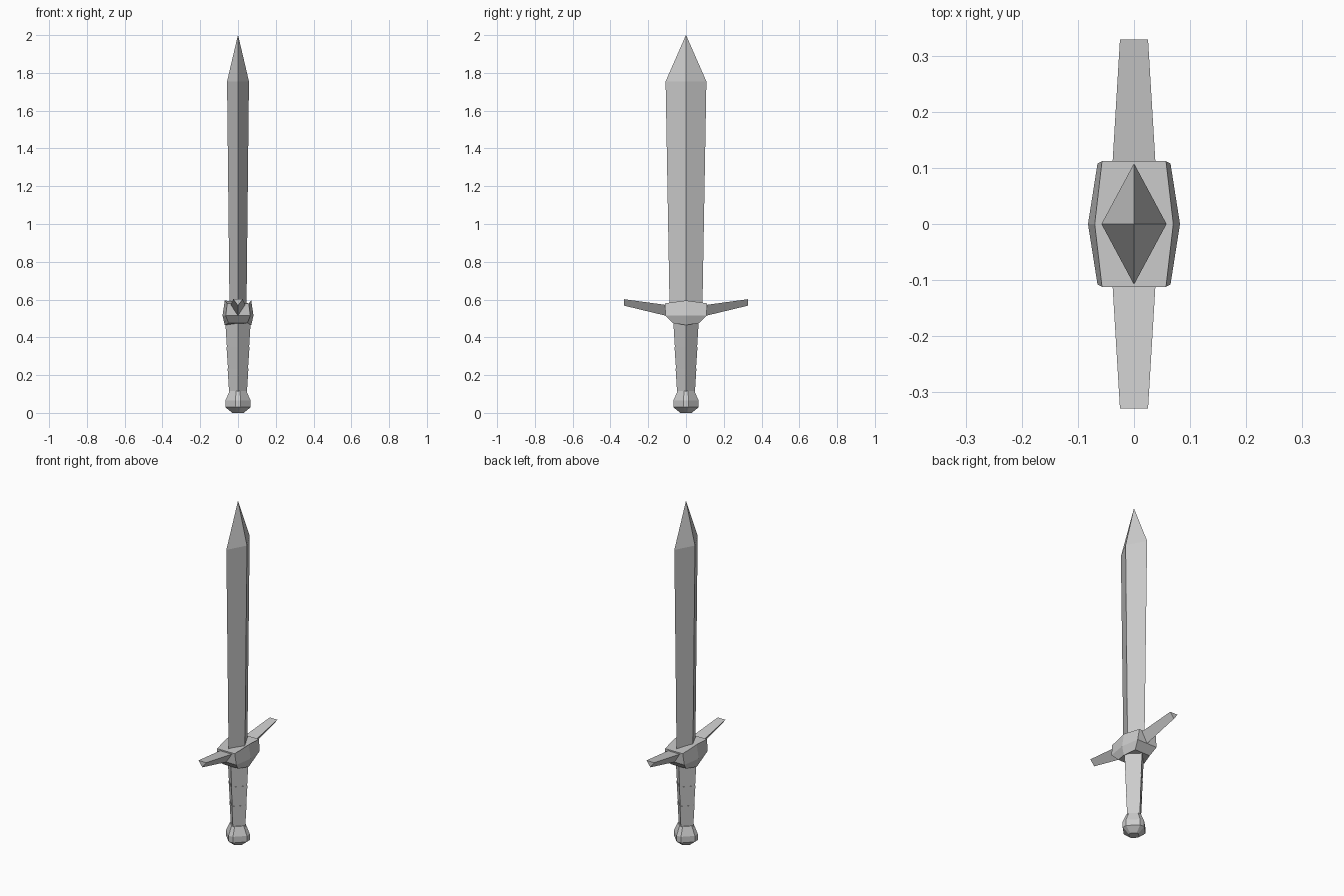
import bpy, bmesh

if "Cube" in bpy.data.objects:
    bpy.data.objects.remove(bpy.data.objects["Cube"], do_unlink=True)

steel = bpy.data.materials.new("plain_grey_steel")
steel.use_nodes = True
GREY = (0.6, 0.6, 0.6, 1)
steel.diffuse_color = GREY
steel.node_tree.nodes["Principled BSDF"].inputs["Base Color"].default_value = GREY


def loft(name, rings):
    """Skin a stack of matching point rings and cap both ends."""
    bm = bmesh.new()
    loops = [[bm.verts.new(p) for p in ring] for ring in rings]
    n = len(loops[0])
    for a, b in zip(loops, loops[1:]):
        for i in range(n):
            j = (i + 1) % n
            bm.faces.new((a[i], a[j], b[j], b[i]))
    bm.faces.new(loops[0])
    bm.faces.new(loops[-1])
    bmesh.ops.remove_doubles(bm, verts=bm.verts, dist=1e-5)
    bmesh.ops.recalc_face_normals(bm, faces=bm.faces)
    mesh = bpy.data.meshes.new(name)
    bm.to_mesh(mesh)
    bm.free()
    mesh.materials.append(steel)
    obj = bpy.data.objects.new(name, mesh)
    bpy.context.collection.objects.link(obj)
    return obj


def diamond(x, y, z):
    return [(x, 0, z), (0, y, z), (-x, 0, z), (0, -y, z)]


def blunt_diamond(r, w, z):
    return [(r, -w, z), (r, w, z), (w, r, z), (-w, r, z),
            (-r, w, z), (-r, -w, z), (-w, -r, z), (w, -r, z)]


def hub_ring(x_mid, z_mid, x_end, y_end, z_end):
    return [(x_mid, 0, z_mid), (x_end, y_end, z_end), (-x_end, y_end, z_end),
            (-x_mid, 0, z_mid), (-x_end, -y_end, z_end), (x_end, -y_end, z_end)]


# Blade: diamond section, flaring up to a pointed tip
loft("blade", [diamond(0.045, 0.087, 0.56), diamond(0.058, 0.108, 1.755),
               diamond(0.0005, 0.0005, 2.0)])

# Guard hub: faceted block, widest below the middle
loft("guard_hub", [hub_ring(0.07, 0.465, 0.05, 0.07, 0.475),
                   hub_ring(0.082, 0.515, 0.065, 0.108, 0.515),
                   hub_ring(0.07, 0.595, 0.057, 0.112, 0.58)])

# Guard arms: tapered triangular prongs rising outward
for name, side in (("guard_arm_back", 1), ("guard_arm_front", -1)):
    loft(name, [[(-w, side * y, top), (w, side * y, top), (0, side * y, low)]
                for w, y, top, low in ((0.04, 0.08, 0.568, 0.508),
                                       (0.025, 0.329, 0.602, 0.568))])

# Grip: three tapered wraps with a small step between them
for i, (top, low, r_top, r_low) in enumerate(((0.48, 0.35, 0.067, 0.059),
                                              (0.35, 0.235, 0.061, 0.053),
                                              (0.235, 0.105, 0.055, 0.047))):
    loft(f"grip_wrap_{i + 1}", [diamond(r_low, r_low, low), diamond(r_top, r_top, top)])

# Pommel: blunt-cornered knob with a tapered foot
loft("pommel", [blunt_diamond(r, w, z) for r, w, z in
                ((0.03, 0.006, 0), (0.067, 0.014, 0.03),
                 (0.067, 0.014, 0.065), (0.045, 0.01, 0.115))])
